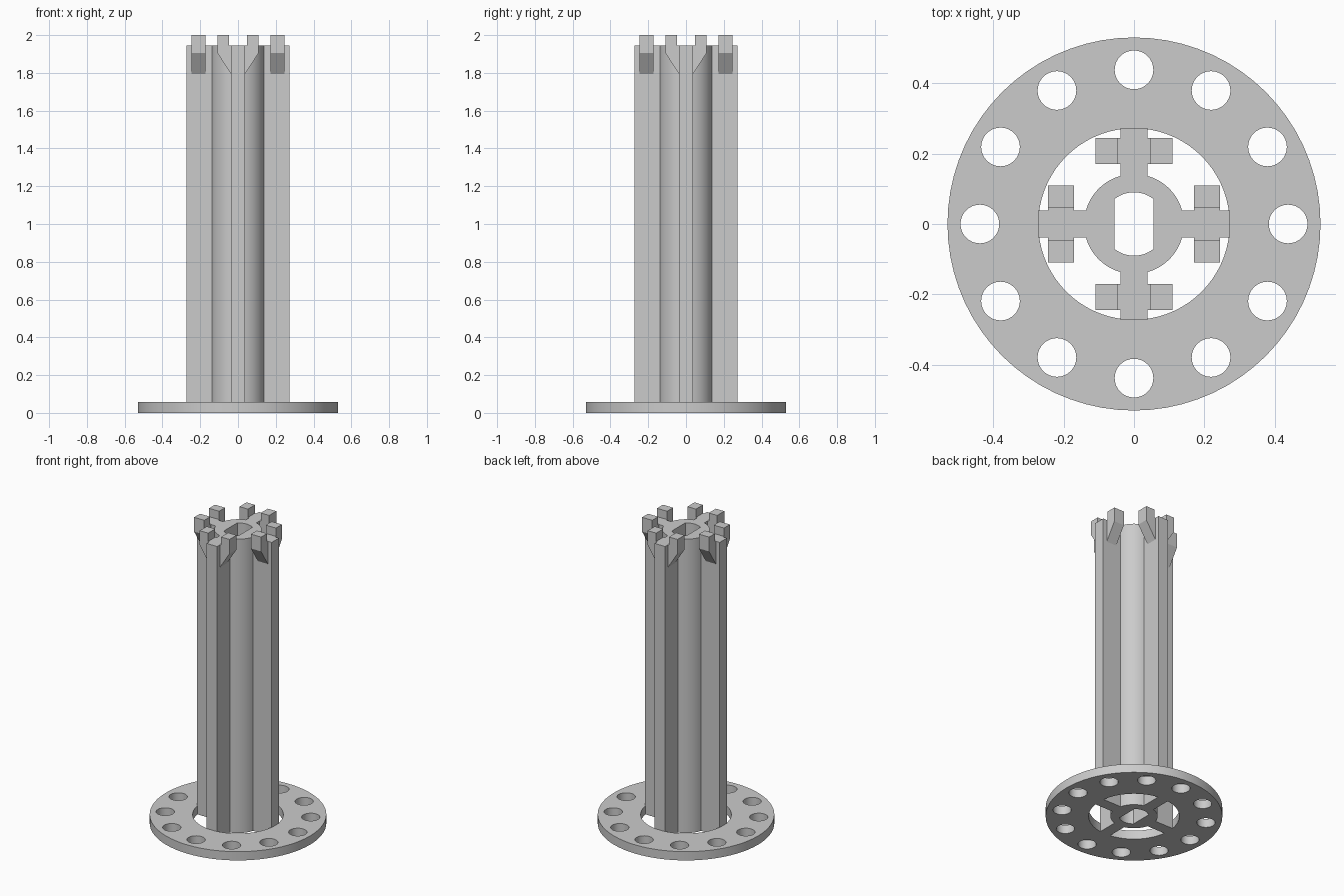
import bpy, bmesh
from math import sin, cos, pi, asin, acos
from mathutils import Matrix, Vector

old = bpy.data.objects.get("Cube")
if old:
    bpy.data.objects.remove(old, do_unlink=True)

DISC_R, RING_R, DISC_H = 0.53, 0.272, 0.058
TUBE_R, BORE_R, BORE_FLAT = 0.142, 0.09, 0.055
FIN_W, COLUMN_H = 0.038, 1.945

grey = bpy.data.materials.new("grey plastic")
grey.use_nodes = True
grey.diffuse_color = (0.6, 0.6, 0.6, 1)
grey.node_tree.nodes["Principled BSDF"].inputs["Base Color"].default_value = (0.6, 0.6, 0.6, 1)


def arc(r, a0, a1, n, centre=(0, 0)):
    return [(centre[0] + r * cos(a0 + (a1 - a0) * i / n),
             centre[1] + r * sin(a0 + (a1 - a0) * i / n)) for i in range(n + 1)]


def circle(r, n, centre=(0, 0)):
    return arc(r, 0, 2 * pi, n, centre)[:-1]


def add_object(name, bm):
    bmesh.ops.recalc_face_normals(bm, faces=bm.faces)
    mesh = bpy.data.meshes.new(name)
    bm.to_mesh(mesh)
    bm.free()
    mesh.materials.append(grey)
    obj = bpy.data.objects.new(name, mesh)
    bpy.context.collection.objects.link(obj)
    bpy.ops.object.select_all(action='DESELECT')
    obj.select_set(True)
    bpy.context.view_layer.objects.active = obj
    bpy.ops.object.shade_smooth_by_angle(angle=0.5)


def extrude_loops(name, loops, height):
    """Solid from an outer loop and hole loops, standing on z = 0."""
    bm = bmesh.new()
    edges = []
    for loop in loops:
        verts = [bm.verts.new((x, y, 0)) for x, y in loop]
        edges += [bm.edges.new((v, verts[i - 1])) for i, v in enumerate(verts)]
    bmesh.ops.triangle_fill(bm, edges=edges, use_beauty=True, use_dissolve=False)
    top = bmesh.ops.extrude_face_region(bm, geom=bm.faces[:], use_keep_orig=True)
    moved = [g for g in top["geom"] if isinstance(g, bmesh.types.BMVert)]
    bmesh.ops.translate(bm, verts=moved, vec=(0, 0, height))
    add_object(name, bm)


# Base flange: open ring with twelve round holes
holes = [circle(0.055, 32, (0.438 * cos(k * pi / 6), 0.438 * sin(k * pi / 6)))
         for k in range(12)]
extrude_loops("base_flange", [circle(DISC_R, 72), circle(RING_R, 72)] + holes, DISC_H)

# Column: tube with four fins and a double-flat bore
outline = []
join = asin(FIN_W / TUBE_R)
for k in range(4):
    turn = Matrix.Rotation(k * pi / 2, 2)
    quarter = [(RING_R + 0.001, -FIN_W), (RING_R + 0.001, FIN_W)] + arc(TUBE_R, join, pi / 2 - join, 10)
    outline += [tuple(turn @ Vector(p)) for p in quarter]
flat = acos(BORE_FLAT / BORE_R)
bore = arc(BORE_R, flat, pi - flat, 14) + arc(BORE_R, pi + flat, 2 * pi - flat, 14)
extrude_loops("finned_column", [outline, bore], COLUMN_H)

# Prongs: bracket on each side of every fin, near the top
profile = [(FIN_W, 1.795), (0.109, 1.905), (0.109, 2.0), (0.047, 2.0),
           (0.047, COLUMN_H), (FIN_W, COLUMN_H)]
bm = bmesh.new()
for k in range(4):
    turn = Matrix.Rotation(k * pi / 2, 3, 'Z')
    for side in (-1, 1):
        inner, outer = [[bm.verts.new(turn @ Vector((r, side * t, z))) for t, z in profile]
                        for r in (0.171, 0.245)]
        bm.faces.new(inner)
        bm.faces.new(outer)
        # The side against the fin stays open
        for i in range(len(profile) - 1):
            bm.faces.new((inner[i], inner[i + 1], outer[i + 1], outer[i]))
add_object("top_prongs", bm)
